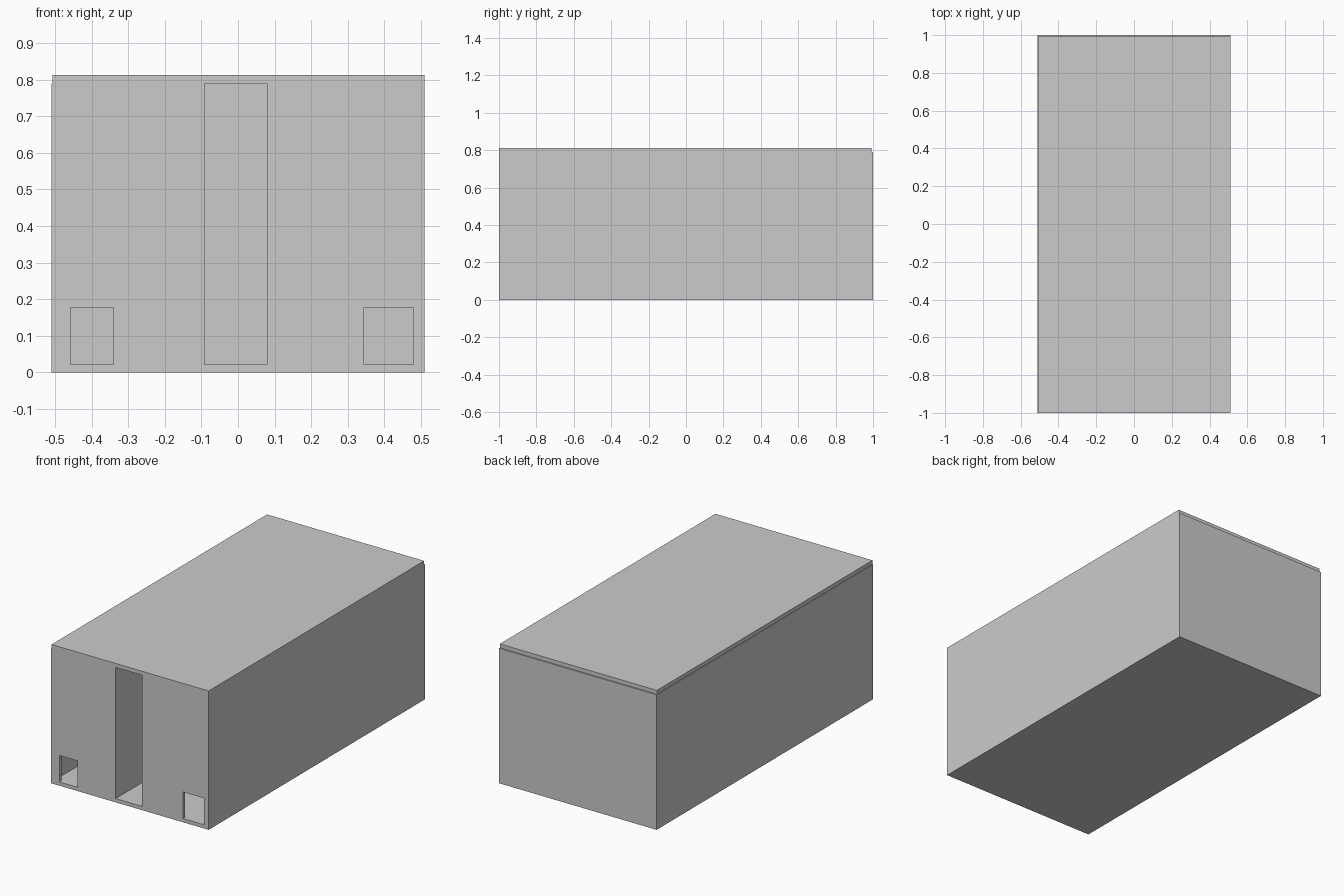
import bpy, bmesh

if "Cube" in bpy.data.objects:
    bpy.data.objects.remove(bpy.data.objects["Cube"])

T = 0.02                      # board thickness
X, Y = 0.51, 1.0              # half width, half length
Z0, Z1, TOP = 0.022, 0.79, 0.813


def finish(name, bm):
    bmesh.ops.recalc_face_normals(bm, faces=bm.faces)
    me = bpy.data.meshes.new(name)
    bm.to_mesh(me)
    bm.free()
    ob = bpy.data.objects.new(name, me)
    bpy.context.collection.objects.link(ob)
    return ob


def box(name, x0, x1, y0, y1, z0, z1):
    bm = bmesh.new()
    bmesh.ops.create_cube(bm, size=1)
    for v in bm.verts:
        v.co.x = x1 if v.co.x > 0 else x0
        v.co.y = y1 if v.co.y > 0 else y0
        v.co.z = z1 if v.co.z > 0 else z0
    return finish(name, bm)


# Floor, and a lid sitting slightly short at the back and left
box("floor", -X, X, -Y, Y, 0, Z0)
box("roof", -X + 0.003, X, -Y, Y - 0.007, Z1, TOP)

# Outer walls
box("left_wall", -X, -X + T, -Y + T, Y - T, Z0, Z1)
box("right_wall", X - T, X, -Y + T, Y - T, Z0, Z1)
box("back_wall", -X, X, Y - T, Y, Z0, Z1)

# Partitions flanking the central corridor
box("left_partition", -0.092 - T, -0.092, -Y + T, Y - T, Z0, Z1)
box("right_partition", 0.079, 0.079 + T, -Y + T, Y - T, Z0, Z1)

# Front wall: one outline with three openings rising from the floor
openings = [(-0.457, -0.34, 0.177), (-0.092, 0.079, Z1), (0.344, 0.48, 0.177)]


def front_panel(name, x0, x1, holes):
    pts = [(x0, Z0)]
    for a, b, h in holes:
        pts += [(a, Z0), (a, h), (b, h), (b, Z0)]
    pts += [(x1, Z0), (x1, Z1), (x0, Z1)]
    bm = bmesh.new()
    face = bm.faces.new([bm.verts.new((x, -Y, z)) for x, z in pts])
    ext = bmesh.ops.extrude_face_region(bm, geom=[face], use_keep_orig=True)
    verts = [g for g in ext["geom"] if isinstance(g, bmesh.types.BMVert)]
    bmesh.ops.translate(bm, verts=verts, vec=(0, T, 0))
    return finish(name, bm)


# The tall doorway reaches the roof, so it splits the wall in two panels
front_panel("front_wall_left", -X, openings[1][0], [openings[0]])
front_panel("front_wall_right", openings[1][1], X, [openings[2]])
